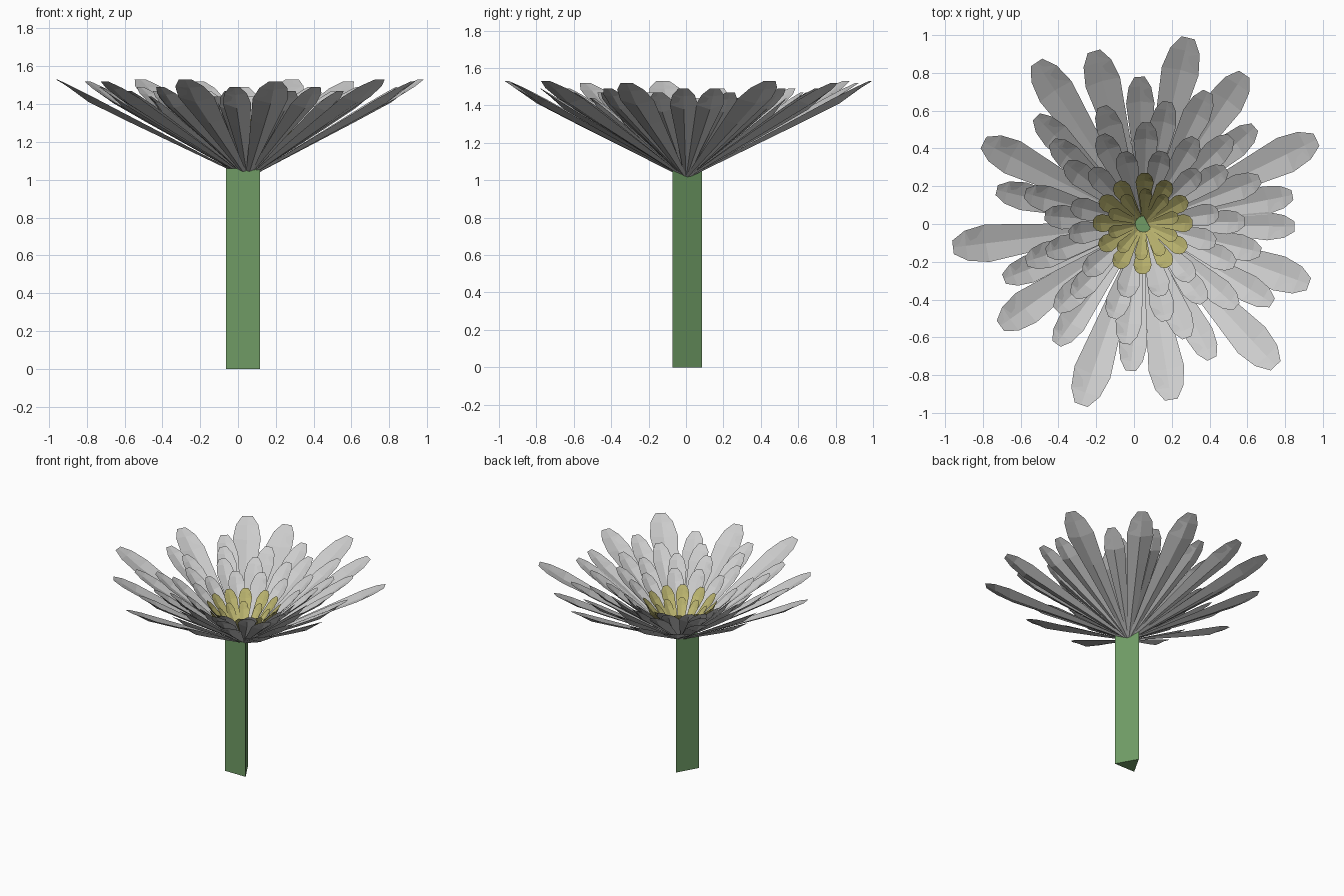
import bpy, math, random
from mathutils import Vector

if "Cube" in bpy.data.objects:
    bpy.data.objects.remove(bpy.data.objects["Cube"])

random.seed(4)
CENTRE = Vector((0.05, 0.0, 1.01))


def material(name, rgb):
    m = bpy.data.materials.new(name)
    m.diffuse_color = (*rgb, 1)
    m.use_nodes = True
    m.node_tree.nodes["Principled BSDF"].inputs["Base Color"].default_value = m.diffuse_color
    return m


def add_mesh(name, verts, faces, mat=None):
    me = bpy.data.meshes.new(name)
    me.from_pydata(verts, [], faces)
    if mat:
        me.materials.append(mat)
    ob = bpy.data.objects.new(name, me)
    bpy.context.collection.objects.link(ob)
    return ob


# petal outline: fraction of length, fraction of half width
OUTLINE = [(0.02, 0.12), (0.3, 0.42), (0.6, 0.75), (0.82, 1.0), (0.93, 0.8), (1.0, 0.36)]


def petal(verts, faces, angle, reach, rise, half, cup, thick):
    """Narrow-rooted blade with a creased upper side and a keel below."""
    a = math.radians(angle)
    out = Vector((math.cos(a), math.sin(a), 0))
    side = Vector((-out.y, out.x, 0))
    along = out * reach + Vector((0, 0, rise))
    normal = side.cross(along).normalized()
    if normal.z < 0:
        normal.negate()
    base = len(verts)
    for t, w in OUTLINE:
        p = CENTRE + along * t
        fade = w * min(1, (1 - t) * 5)
        verts.append(p + side * half * w)
        verts.append(p - normal * cup * fade)
        verts.append(p - side * half * w)
        verts.append(p - normal * (cup + thick) * fade)
    n = len(OUTLINE)
    for i in range(n - 1):
        for k in range(4):
            r, s = base + 4 * i, base + 4 * i + 4
            faces.append((r + k, r + (k + 1) % 4, s + (k + 1) % 4, s + k))
    faces.append((base + 3, base + 2, base + 1, base))


def ring(name, angles, reach, rise, half, cup, thick, mat=None):
    verts, faces = [], []
    for a in angles:
        petal(verts, faces, a, reach * random.uniform(0.98, 1.02), rise, half, cup, thick)
    add_mesh(name, verts, faces, mat)


def spaced(count, start, jitter=4):
    return [start + i * 360 / count + random.uniform(-jitter, jitter) for i in range(count)]


green = material("stem_green", (0.16, 0.33, 0.13))
yellow = material("centre_yellow", (0.50, 0.46, 0.16))

# triangular stem
tri = [(-0.063, -0.073), (0.117, -0.073), (0.027, 0.085)]
add_mesh("stem", [(x, y, z) for z in (0, 1.06) for x, y in tri],
         [(2, 1, 0), (3, 4, 5), (0, 1, 4, 3), (1, 2, 5, 4), (2, 0, 3, 5)], green)

# outer white petals
ring("outer_petals_long", [26, 76.5, 123.5, 187, 251, 313], 1.03, 0.52, 0.10, 0.02, 0.012)
ring("outer_petals_short", [56, 106, 153, 215.5, 279, 340], 0.94, 0.51, 0.095, 0.02, 0.012)
ring("second_petals", [91.5, 64, 41, 11, -1, -31.5, -63, -95, -126, -158.5, 167, 135],
     0.79, 0.48, 0.075, 0.02, 0.012)

# inner white petals
ring("third_petals", spaced(12, 18), 0.65, 0.46, 0.07, 0.02, 0.012)
ring("fourth_petals", spaced(13, 5), 0.53, 0.43, 0.065, 0.02, 0.012)
ring("inner_petals", spaced(12, 12), 0.40, 0.38, 0.06, 0.018, 0.012)

# yellow centre
ring("centre_florets", spaced(12, 0, 2), 0.265, 0.31, 0.048, 0.012, 0.015, yellow)
ring("centre_florets_inner", spaced(10, 15, 3), 0.19, 0.24, 0.035, 0.01, 0.012, yellow)
